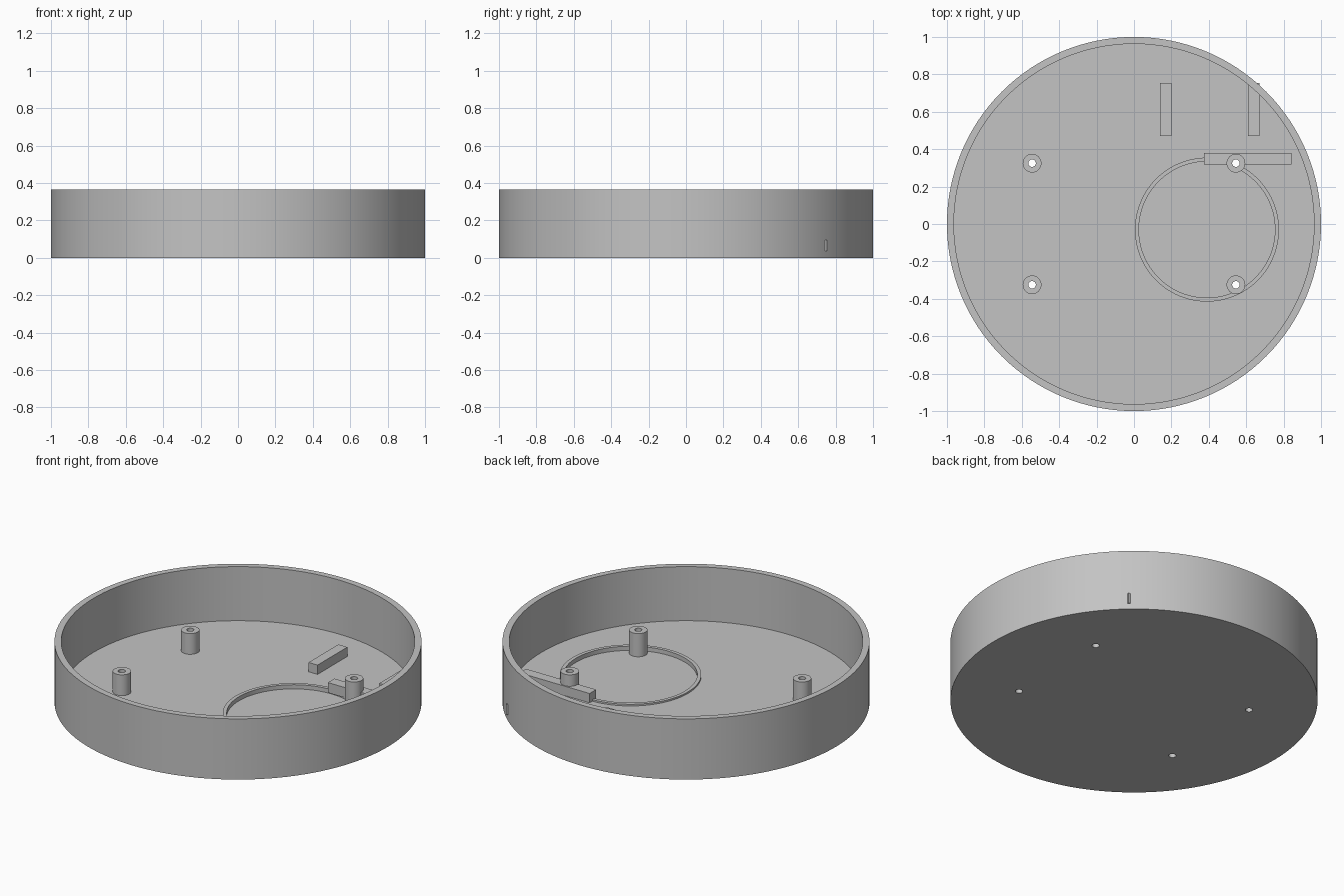
import bpy, bmesh, math

cube = bpy.data.objects.get("Cube")
if cube:
    bpy.data.objects.remove(cube, do_unlink=True)

grey = bpy.data.materials.new("plain grey")
grey.use_nodes = True
GREY = (0.55, 0.55, 0.55, 1)
grey.diffuse_color = GREY
grey.node_tree.nodes["Principled BSDF"].inputs["Base Color"].default_value = GREY


def add_object(name, bm):
    bmesh.ops.recalc_face_normals(bm, faces=bm.faces)
    mesh = bpy.data.meshes.new(name)
    bm.to_mesh(mesh)
    bm.free()
    mesh.materials.append(grey)
    obj = bpy.data.objects.new(name, mesh)
    bpy.context.collection.objects.link(obj)
    return obj


def lathe(name, profile, centre=(0, 0), sides=48, closed=True):
    """Revolve (radius, height) points around a vertical axis."""
    bm = bmesh.new()
    rings = []
    for r, z in profile:
        turn = [2 * math.pi * i / sides for i in range(sides)]
        rings.append([bm.verts.new((centre[0] + r * math.cos(a),
                                    centre[1] + r * math.sin(a), z)) for a in turn])
    pairs = list(zip(rings, rings[1:]))
    if closed:
        pairs.append((rings[-1], rings[0]))
    for low, high in pairs:
        for i in range(sides):
            j = (i + 1) % sides
            bm.faces.new((low[i], low[j], high[j], high[i]))
    bmesh.ops.remove_doubles(bm, verts=bm.verts, dist=1e-5)
    return add_object(name, bm)


def tube(name, inner, outer, bottom, top, centre, sides):
    profile = [(inner, bottom), (outer, bottom), (outer, top), (inner, top)]
    return lathe(name, profile, centre, sides)


def rod(name, radius, bottom, top, centre, sides):
    profile = [(0, bottom), (radius, bottom), (radius, top), (0, top)]
    return lathe(name, profile, centre, sides, closed=False)


def block(name, x0, x1, y0, y1, z0, z1):
    bm = bmesh.new()
    bmesh.ops.create_cube(bm, size=1)
    for v in bm.verts:
        v.co = (x1 if v.co.x > 0 else x0, y1 if v.co.y > 0 else y0,
                z1 if v.co.z > 0 else z0)
    return add_object(name, bm)


def cut(obj, cutter):
    mod = obj.modifiers.new("cut", 'BOOLEAN')
    mod.operation = 'DIFFERENCE'
    mod.solver = 'EXACT'
    mod.object = cutter
    bpy.context.view_layer.objects.active = obj
    bpy.ops.object.modifier_apply(modifier=mod.name)


HEIGHT, FLOOR, BLOCK_TOP = 0.365, 0.04, 0.096
RING_AT, RING_IN, RING_OUT = (0.39, -0.03), 0.364, 0.385
HOLE = 0.02

# Round open tray
tray = lathe("tray", [(0, 0), (1, 0), (1, HEIGHT), (0.963, HEIGHT),
                      (0.963, FLOOR), (0, FLOOR)], sides=128, closed=False)

# Shallow round recess with a low raised lip
recess = rod("recess_cutter", RING_IN, 0.025, 0.2, RING_AT, 96)
recess.hide_render = True
cut(tray, recess)
lip = tube("recess_lip", RING_IN, RING_OUT, 0.03, 0.05, RING_AT, 96)

# Rectangular rests on the floor
inner_rest = block("inner_rest", 0.14, 0.20, 0.47, 0.753, 0.035, BLOCK_TOP)
outer_rest = block("outer_rest", 0.61, 0.67, 0.47, 0.753, 0.035, BLOCK_TOP)
long_rest = block("long_rest", 0.375, 0.842, 0.318, 0.38, 0.035, BLOCK_TOP)
parts = [tray, lip, inner_rest, outer_rest, long_rest]
cutters = [recess]

# Four hollow posts, with their holes running through the floor
for side, sx in (("left", 1), ("right", -1)):
    for end, sy in (("front", -1), ("back", 1)):
        spot = (0.545 * sx, 0.325 * sy)
        parts.append(tube(f"{end}_{side}_post", HOLE, 0.05, 0.02, 0.165, spot, 32))
        hole = rod("hole_cutter", HOLE, -0.1, 0.3, spot, 32)
        hole.hide_render = True
        cutters.append(hole)
        cut(tray, hole)
        if sx > 0 and sy > 0:
            cut(lip, hole)
            cut(long_rest, hole)

for cutter in cutters:
    bpy.data.objects.remove(cutter, do_unlink=True)

# Smooth round walls, sharp edges kept
bpy.ops.object.select_all(action='DESELECT')
for part in parts:
    part.select_set(True)
bpy.context.view_layer.objects.active = tray
bpy.ops.object.shade_smooth_by_angle(angle=math.radians(30))
